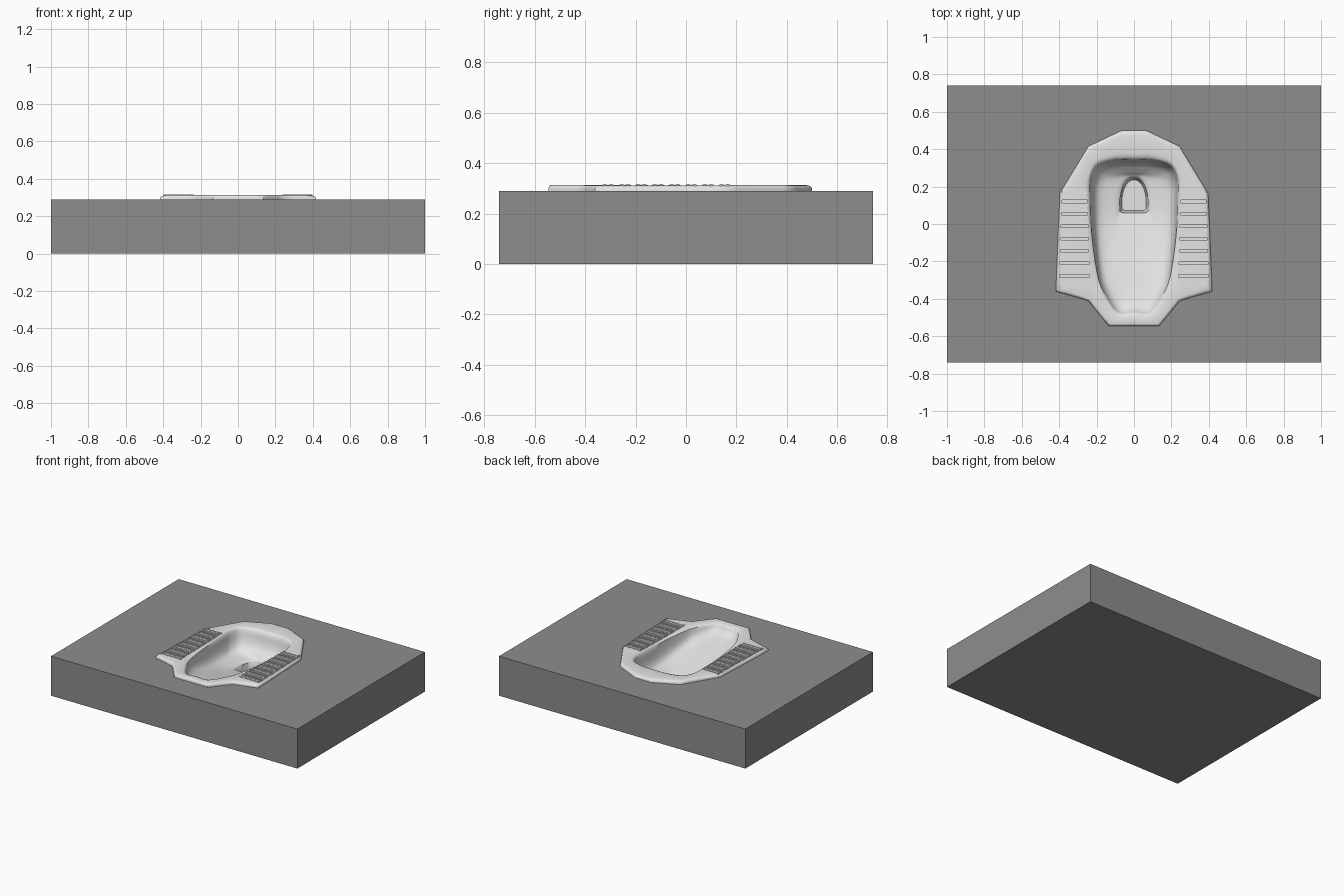
import bpy, bmesh
from mathutils import Vector

cube = bpy.data.objects.get("Cube")
if cube:
    bpy.data.objects.remove(cube, do_unlink=True)

SLAB_Z, RIM_Z, SUB = 0.29, 0.312, 4


def material(name, rgb, roughness):
    m = bpy.data.materials.new(name)
    m.use_nodes = True
    m.diffuse_color = (*rgb, 1)
    bsdf = m.node_tree.nodes["Principled BSDF"]
    bsdf.inputs["Base Color"].default_value = (*rgb, 1)
    bsdf.inputs["Roughness"].default_value = roughness
    return m


floor_grey = material("floor grey", (0.27, 0.27, 0.27), 0.8)
ceramic = material("ceramic white", (0.78, 0.78, 0.78), 0.4)


def make(name, bm, mat):
    bmesh.ops.recalc_face_normals(bm, faces=bm.faces)
    me = bpy.data.meshes.new(name)
    bm.to_mesh(me)
    bm.free()
    me.materials.append(mat)
    ob = bpy.data.objects.new(name, me)
    bpy.context.collection.objects.link(ob)
    return ob


def outline(half, smooth):
    """Subdivide a half outline, front to back, and mirror it to a loop."""
    p = [Vector(q) for q in half]
    p = [Vector((-p[1].x, p[1].y))] + p + [Vector((-p[-2].x, p[-2].y))]
    pts = []
    for a, b, c, d in zip(p, p[1:], p[2:], p[3:]):
        for i in range(SUB):
            t = i / SUB
            if smooth:
                pts.append(0.5 * (2 * b + (c - a) * t + (2 * a - 5 * b + 4 * c - d) * t * t
                                  + (3 * b - a - 3 * c + d) * t ** 3))
            else:
                pts.append(b.lerp(c, t))
    pts.append(p[-2])
    return pts + [Vector((-q.x, q.y)) for q in reversed(pts[1:-1])]


def scaled(loop, s, centre=Vector((0, -0.05))):
    return [centre + (q - centre) * s for q in loop]


def blend(a, b, t):
    return [p.lerp(q, t) for p, q in zip(a, b)]


def loft(rings):
    """Closed solid through rings of (loop, height), height a value or a rule of y."""
    bm = bmesh.new()
    prev = first = None
    for loop, z in rings:
        cur = [bm.verts.new((q.x, q.y, z(q.y) if callable(z) else z)) for q in loop]
        n = len(cur)
        if prev:
            for i in range(n):
                j = (i + 1) % n
                bm.faces.new((prev[i], prev[j], cur[j], cur[i]))
        first, prev = first or cur, cur
    bm.faces.new(first)
    bm.faces.new(prev)
    return bm


def box(bm, x0, x1, y0, y1, z0, z1):
    v = bmesh.ops.create_cube(bm, size=1)["verts"]
    for q in v:
        q.co = ((x0 + x1) / 2 + q.co.x * (x1 - x0), (y0 + y1) / 2 + q.co.y * (y1 - y0),
                (z0 + z1) / 2 + q.co.z * (z1 - z0))
    return v


def cut(ob, cutter):
    mod = ob.modifiers.new("cut", "BOOLEAN")
    mod.operation, mod.solver, mod.object = "DIFFERENCE", "EXACT", cutter
    cutter.hide_render = True
    cutter.hide_set(True)


# Plan outlines: pan edge, bowl opening and drain
outer = outline([(0, -.545), (.135, -.545), (.245, -.41), (.418, -.36), (.405, -.03),
                 (.396, .165), (.32, .29), (.245, .415), (.065, .5), (0, .5)], False)
inner = outline([(0, -.475), (.09, -.475), (.165, -.36), (.2, -.25), (.228, -.03),
                 (.235, .17), (.23, .25), (.195, .315), (.1, .343), (0, .345)], True)
drain = outline([(0, .06), (.03, .06), (.06, .06), (.075, .07), (.076, .1),
                 (.073, .15), (.06, .2), (.042, .23), (.02, .247), (0, .25)], True)


def bowl(f):
    """Bowl height rule: shallow at the front, deeper towards the drain."""
    def height(y):
        t = min(max((y + 0.5) / 0.6, 0), 1)
        return RIM_Z - f * (0.07 + 0.1 * t * t * (3 - 2 * t))
    return height


# Floor slab with an opening for the bowl
bm = bmesh.new()
box(bm, -1, 1, -.74, .74, 0, SLAB_Z)
slab = make("floor_slab", bm, floor_grey)
well = scaled(inner, 1.06)
cut(slab, make("slab_opening_cutter", loft([(well, .02), (well, .5)]), floor_grey))

# Pan: underside, rolled rim, bowl and drain in one lofted shell
shell = scaled(inner, 1.04)
rings = [(shell, .03), (shell, .28), (outer, .28), (outer, .298),
         (blend(outer, inner, .03), .306), (blend(outer, inner, .09), .311),
         (blend(outer, inner, .18), RIM_Z + .001), (blend(outer, inner, .8), RIM_Z + .001),
         (blend(outer, inner, .93), RIM_Z - .003)]
rings += [(scaled(inner, s), bowl(f)) for s, f in
          ((1, .08), (.985, .25), (.965, .45), (.935, .63), (.89, .77), (.82, .87))]
base = scaled(inner, .82)
rings += [(blend(base, drain, t), bowl(f)) for t, f in
          ((.25, .92), (.5, .96), (.75, .99), (.93, 1.01), (1, 1.05))]
rings += [(scaled(drain, .93, Vector((0, .15))), .09), (scaled(drain, .85, Vector((0, .15))), .06)]
pan = make("squat_pan", loft(rings), ceramic)

# Foot rests: low treads separated by narrow slots
PITCH, COUNT, TOP_Y = 0.066, 7, 0.12
slots, treads = bmesh.new(), bmesh.new()
for side in (-1, 1):
    for i in range(COUNT + 1):
        y = TOP_Y - i * PITCH
        x0, x1 = sorted((side * (.25 - .002 * i), side * (.385 + .002 * i)))
        if i < COUNT:
            box(slots, x0, x1, y - .007, y + .007, .300, .35)
        for lift in (.012, .036):
            box(treads, x0, x1, y + lift, y + lift + .018, .30, .317)
bmesh.ops.bevel(treads, geom=treads.edges[:], offset=.003, segments=2, affect="EDGES")
cut(pan, make("foot_slot_cutter", slots, ceramic))
foot = make("foot_treads", treads, ceramic)

# Smooth ceramic, keeping sharp edges
for ob in bpy.context.selected_objects:
    ob.select_set(False)
for ob in (pan, foot):
    ob.select_set(True)
bpy.context.view_layer.objects.active = pan
bpy.ops.object.shade_smooth_by_angle(angle=0.75)
